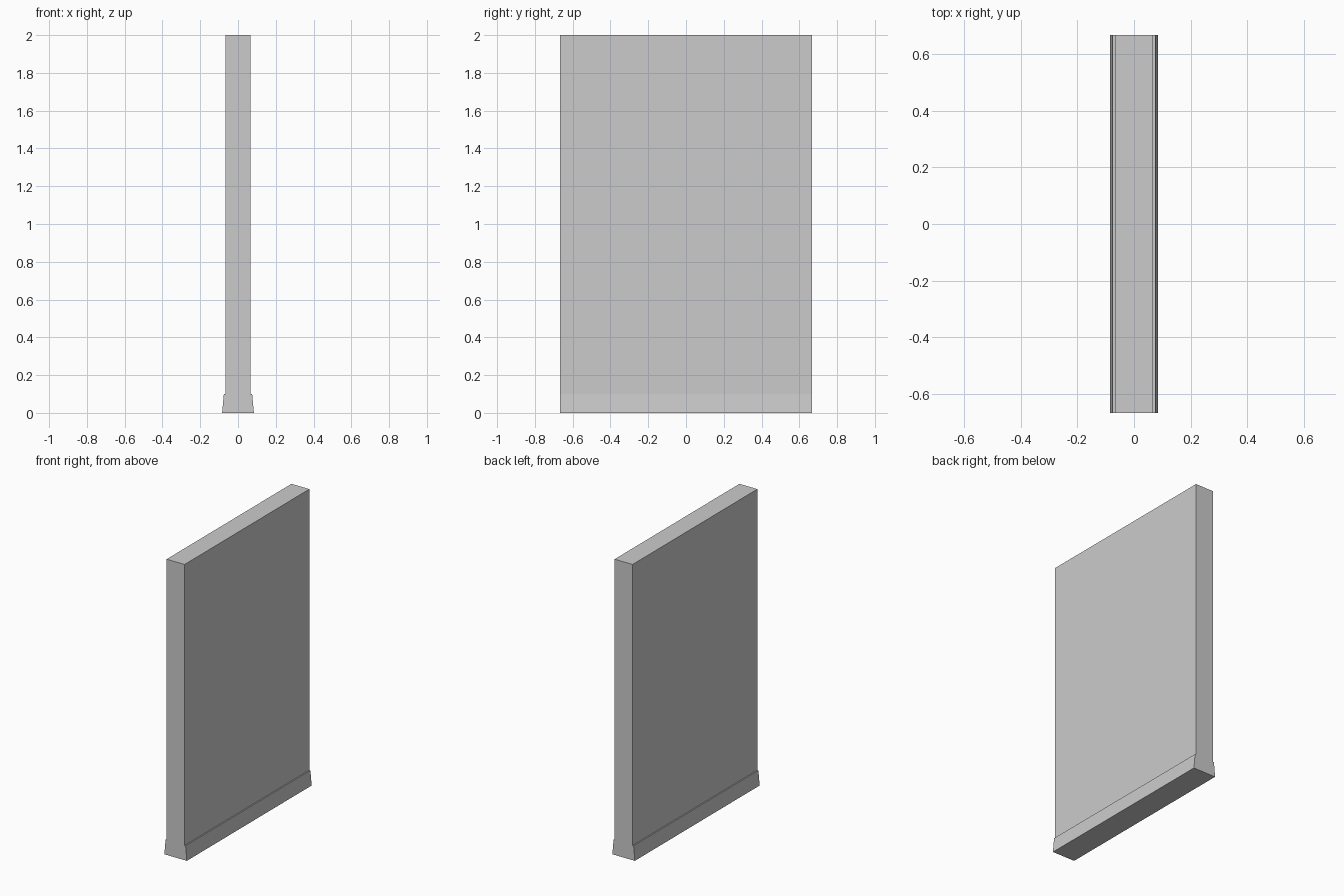
import bpy
import bmesh

if "Cube" in bpy.data.objects:
    bpy.data.objects.remove(bpy.data.objects["Cube"])

HALF_LENGTH = 0.667
WALL_X = 0.067


def extrude_profile(name, points):
    """Extrude a closed (x, z) profile along the full length in y."""
    bm = bmesh.new()
    face = bm.faces.new([bm.verts.new((x, -HALF_LENGTH, z)) for x, z in points])
    result = bmesh.ops.extrude_face_region(bm, geom=[face])
    moved = [v for v in result["geom"] if isinstance(v, bmesh.types.BMVert)]
    bmesh.ops.translate(bm, verts=moved, vec=(0, 2 * HALF_LENGTH, 0))
    bmesh.ops.recalc_face_normals(bm, faces=bm.faces)
    mesh = bpy.data.meshes.new(name)
    bm.to_mesh(mesh)
    bm.free()
    obj = bpy.data.objects.new(name, mesh)
    bpy.context.collection.objects.link(obj)
    return obj


# Plain wall panel
extrude_profile("wall_panel", [(-WALL_X, 0), (WALL_X, 0), (WALL_X, 2), (-WALL_X, 2)])

# Tapered skirting board along the foot, mirrored to both faces
skirting = extrude_profile(
    "skirting_board", [(WALL_X, 0), (0.084, 0), (0.075, 0.1), (WALL_X, 0.1)])
mirror = skirting.modifiers.new("both_sides", 'MIRROR')
mirror.use_axis = (True, False, False)
mirror.use_mirror_merge = False
